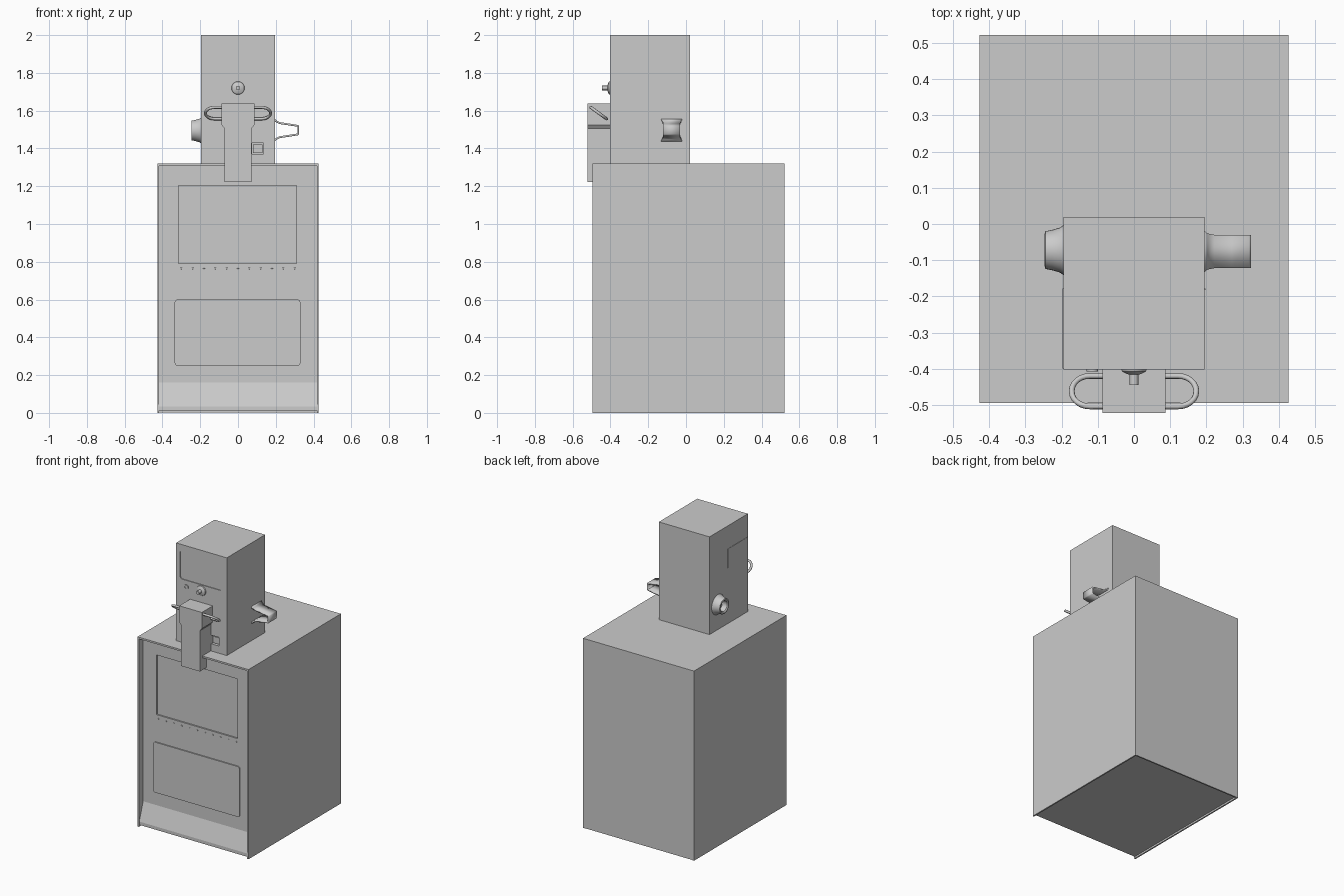
import bpy, bmesh, math
from mathutils import Vector, Matrix

cube = bpy.data.objects.get("Cube")
if cube:
    bpy.data.objects.remove(cube, do_unlink=True)

GREY = (0.6, 0.6, 0.6, 1.0)
metal = bpy.data.materials.new("grey_metal")
metal.use_nodes = True
metal.diffuse_color = GREY
metal.node_tree.nodes["Principled BSDF"].inputs["Base Color"].default_value = GREY


def finish(name, bm, smooth=False):
    bmesh.ops.recalc_face_normals(bm, faces=bm.faces)
    mesh = bpy.data.meshes.new(name)
    bm.to_mesh(mesh)
    bm.free()
    mesh.materials.append(metal)
    obj = bpy.data.objects.new(name, mesh)
    bpy.context.collection.objects.link(obj)
    if smooth:
        bpy.ops.object.select_all(action="DESELECT")
        obj.select_set(True)
        bpy.context.view_layer.objects.active = obj
        bpy.ops.object.shade_smooth_by_angle(angle=math.radians(35))
    return obj


def box(name, x, y, z):
    bm = bmesh.new()
    bmesh.ops.create_cube(bm, size=1)
    for v in bm.verts:
        v.co = [lo + (c + 0.5) * (hi - lo) for c, (lo, hi) in zip(v.co, (x, y, z))]
    return finish(name, bm)


def prism(name, points, axis, lo, hi):
    """Extrude a 2D outline along one axis (0 = x, 1 = y)."""
    def place(a, b, c):
        return (c, a, b) if axis == 0 else (a, c, b)
    bm = bmesh.new()
    face = bm.faces.new([bm.verts.new(place(a, b, lo)) for a, b in points])
    new = bmesh.ops.extrude_face_region(bm, geom=[face])["geom"]
    move = Vector(place(0, 0, hi - lo))
    bmesh.ops.translate(bm, vec=move, verts=[g for g in new if isinstance(g, bmesh.types.BMVert)])
    return finish(name, bm)


def lathe(name, profile, origin, direction, steps=24):
    """Revolve (radius, height) pairs about a direction."""
    bm = bmesh.new()
    verts = [bm.verts.new((r, 0, h)) for r, h in profile]
    edges = [bm.edges.new(pair) for pair in zip(verts, verts[1:])]
    bmesh.ops.spin(bm, geom=verts + edges, axis=(0, 0, 1), cent=(0, 0, 0),
                   angle=math.tau, steps=steps)
    bmesh.ops.remove_doubles(bm, verts=bm.verts, dist=0.0005)
    turn = Vector((0, 0, 1)).rotation_difference(Vector(direction)).to_matrix().to_4x4()
    bmesh.ops.transform(bm, matrix=Matrix.Translation(origin) @ turn, verts=bm.verts)
    return finish(name, bm, True)


def rounded(x0, x1, z0, z1, r, steps=4):
    """Rectangle outline with round corners."""
    pts = []
    corners = ((x1 - r, z1 - r), (x0 + r, z1 - r), (x0 + r, z0 + r), (x1 - r, z0 + r))
    for i, (cx, cz) in enumerate(corners):
        for k in range(steps + 1):
            a = (i + k / steps) * math.pi / 2
            pts.append((cx + r * math.cos(a), cz + r * math.sin(a)))
    return pts


def carve(target, cutter):
    mod = target.modifiers.new("recess", "BOOLEAN")
    mod.object = cutter
    mod.solver = "EXACT"
    bpy.context.view_layer.objects.active = target
    bpy.ops.object.modifier_apply(modifier=mod.name)
    bpy.data.objects.remove(cutter, do_unlink=True)


# Cabinet: thin shell around a recessed front with a sloping kick plate
W, FRONT, BACK, TOP, PANEL = 0.427, -0.495, 0.522, 1.32, -0.447
for side, name in ((-1, "right_wall"), (1, "left_wall")):
    box(name, sorted((side * W, side * (W - 0.01))), (FRONT, BACK), (0, TOP))
box("cabinet_top", (-W + 0.01, W - 0.01), (FRONT, BACK), (TOP - 0.012, TOP))
box("cabinet_back", (-W + 0.01, W - 0.01), (BACK - 0.01, BACK), (0.002, TOP - 0.012))
core = prism("cabinet_core", [(PANEL, TOP - 0.012), (PANEL, 0.16), (FRONT + 0.005, 0.035),
                              (FRONT + 0.005, 0.012), (BACK - 0.01, 0.012),
                              (BACK - 0.01, TOP - 0.012)], 0, -W + 0.01, W - 0.01)
carve(core, box("window_cutter", (-0.315, 0.31), (-0.6, PANEL + 0.01), (0.79, 1.205)))

# Lower door plate and the rivet row under the window
prism("lower_door", rounded(-0.335, 0.33, 0.25, 0.6, 0.015), 1, PANEL - 0.008, PANEL + 0.01)
for i in range(11):
    lathe("rivet", [(0, 0.003), (0.004, 0.002), (0.005, 0)],
          (-0.3 + i * 0.06, PANEL, 0.765), (0, -1, 0), 8)

# Coin housing with a square return opening
HX, HF, HB = 0.195, -0.402, 0.02
head = box("coin_housing", (-HX, HX), (HF, HB), (TOP - 0.005, 2))
carve(head, box("return_cutter", (0.075, 0.135), (-0.5, HF + 0.03), (1.37, 1.43)))
carve(head, prism("display_cutter", rounded(-0.165, 0.16, 1.76, 1.96, 0.02), 1, -0.5, HF + 0.005))
box("return_flap", (0.08, 0.13), (HF + 0.012, HF + 0.02), (1.375, 1.42))

# Housing seams
box("left_seam", (HX - 0.001, HX + 0.002), (-0.182, -0.178), (1.45, 1.9))
box("right_seam_upright", (-HX - 0.002, -HX + 0.001), (-0.182, -0.178), (1.71, 1.84))
box("right_seam_level", (-HX - 0.002, -HX + 0.001), (-0.4, -0.182), (1.836, 1.84))

# Lock, coin slot button
lathe("lock", [(0.035, 0), (0.033, 0.006), (0.018, 0.013), (0.012, 0.014),
               (0.012, 0.043), (0, 0.043)], (0, HF, 1.72), (0, -1, 0))
lathe("slot_button", [(0.016, 0), (0.016, 0.006), (0.01, 0.006), (0.01, 0.002), (0, 0.002)],
      (-0.115, HF, 1.715), (0, -1, 0), 16)

# Latch bracket: wide head stepping into a narrow tongue over the door
half = [(0.087, 1.637), (0.087, 1.525), (0.072, 1.505), (0.072, 1.222)]
prism("latch_bracket", half + [(-x, z) for x, z in reversed(half)], 1, -0.522, HF + 0.002)
box("latch_backing", (-0.07, 0.07), (-0.5, PANEL + 0.005), (1.225, TOP - 0.005))

# Tilted oval pull handle
curve = bpy.data.curves.new("pull_handle", "CURVE")
curve.dimensions = "3D"
curve.bevel_depth = 0.008
curve.bevel_resolution = 2
path = curve.splines.new("POLY")
ring = rounded(-0.172, 0.172, -0.052, 0.052, 0.05, 6)
path.points.add(len(ring) - 1)
tilt = math.radians(36)
for point, (x, d) in zip(path.points, ring):
    point.co = (x, -0.462 - d * math.cos(tilt), 1.587 + d * math.sin(tilt), 1)
path.use_cyclic_u = True
curve.materials.append(metal)
handle = bpy.data.objects.new("pull_handle", curve)
bpy.context.collection.objects.link(handle)

# Hollow flared cup on the right side
lathe("side_cup", [(0.07, -0.002), (0.062, 0.01), (0.056, 0.03), (0.052, 0.05), (0.044, 0.052),
                   (0.036, 0.046), (0.034, 0.01), (0, 0.01)], (-HX, -0.072, 1.495), (-1, 0, 0), 32)

# Flared loop lever on the left side: a bent strap, wider at its root
upper = [(HX - 0.002, 0.062, 0.058), (0.203, 0.052, 0.05), (0.222, 0.042, 0.046),
         (0.27, 0.035, 0.045), (0.318, 0.027, 0.045), (0.323, 0.022, 0.045)]
strap = upper + [(x, -h, w) for x, h, w in reversed(upper)]
bm = bmesh.new()
rows = [[bm.verts.new((x, -0.076 + s * w, 1.497 + h)) for s in (-1, 1)] for x, h, w in strap]
for (a, b), (c, d) in zip(rows, rows[1:]):
    bm.faces.new((a, b, d, c))
lever = finish("side_lever", bm, True)
shell = lever.modifiers.new("thickness", "SOLIDIFY")
shell.thickness = 0.01
shell.offset = -1
